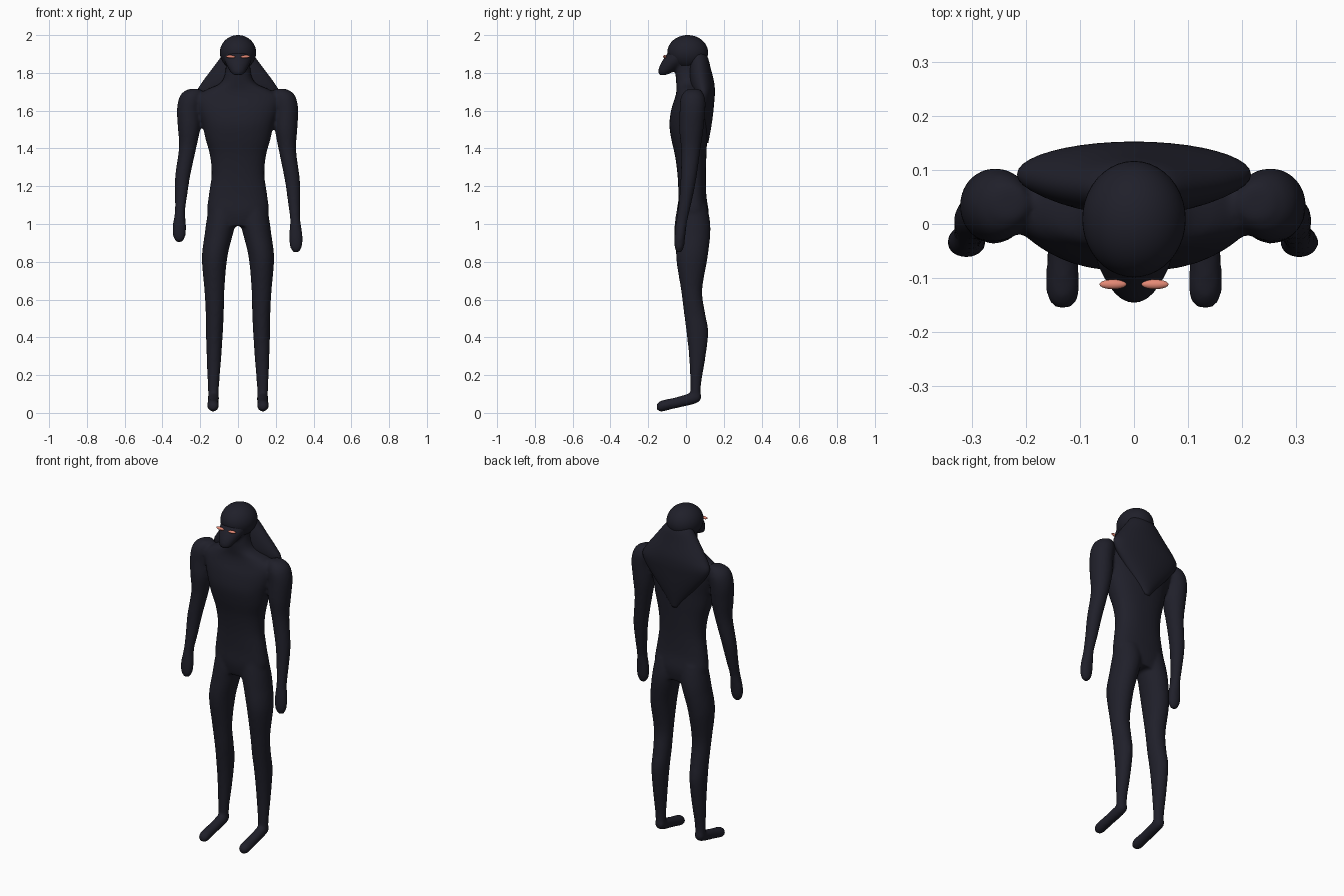
import bpy, bmesh, math
from mathutils import Vector

if "Cube" in bpy.data.objects:
    bpy.data.objects.remove(bpy.data.objects["Cube"])


def make_material(name, rgb):
    mat = bpy.data.materials.new(name)
    mat.use_nodes = True
    mat.diffuse_color = (*rgb, 1)
    bsdf = mat.node_tree.nodes["Principled BSDF"]
    bsdf.inputs["Base Color"].default_value = (*rgb, 1)
    bsdf.inputs["Roughness"].default_value = 0.8
    return mat


dark = make_material("dark navy cloth", (0.014, 0.014, 0.023))
salmon = make_material("salmon eyes", (0.78, 0.25, 0.18))


def smooth_rings(rings, steps=5):
    """Catmull-Rom interpolation between the given sections."""
    pts = [rings[0]] + list(rings) + [rings[-1]]
    out = []
    for i in range(1, len(pts) - 2):
        for s in range(steps):
            t = s / steps
            out.append([0.5 * (2 * b + (c - a) * t + (2*a - 5*b + 4*c - d) * t**2
                               + (3*b - a - 3*c + d) * t**3)
                        for a, b, c, d in zip(*pts[i - 1:i + 3])])
    return out + [list(rings[-1])]


def loft(bm, rings, along="z", seg=32, power=2.0):
    """Closed loft; each section is centre x, y, z and two radii."""
    loops = []
    for x, y, z, ra, rb in smooth_rings(rings):
        loop = []
        for k in range(seg):
            a = 2 * math.pi * k / seg
            u = math.copysign(abs(math.cos(a)) ** (2 / power), math.cos(a)) * max(ra, 0.002)
            v = math.copysign(abs(math.sin(a)) ** (2 / power), math.sin(a)) * max(rb, 0.002)
            offset = Vector((u, v, 0)) if along == "z" else Vector((u, 0, v))
            loop.append(bm.verts.new(Vector((x, y, z)) + offset))
        loops.append(loop)
    for low, high in zip(loops, loops[1:]):
        for k in range(seg):
            n = (k + 1) % seg
            bm.faces.new((low[k], low[n], high[n], high[k]))
    bm.faces.new(loops[0])
    bm.faces.new(loops[-1])


def finish(name, bm, mat):
    bmesh.ops.recalc_face_normals(bm, faces=bm.faces)
    for f in bm.faces:
        f.smooth = True
    mesh = bpy.data.meshes.new(name)
    bm.to_mesh(mesh)
    bm.free()
    mesh.materials.append(mat)
    obj = bpy.data.objects.new(name, mesh)
    bpy.context.collection.objects.link(obj)
    return obj


def ellipsoid(name, centre, radii, mat, roll=0):
    bpy.ops.mesh.primitive_uv_sphere_add(segments=40, ring_count=24, location=centre,
                                         rotation=(0, roll, 0))
    obj = bpy.context.object
    obj.name = name
    obj.scale = radii
    obj.data.materials.append(mat)
    bpy.ops.object.shade_smooth()
    return obj


body = bmesh.new()

# Torso and neck: height, half width, front y, back y
torso = [(0.99, .13, -.03, .11), (1.06, .163, -.042, .12), (1.15, .155, -.04, .108),
         (1.26, .14, -.045, .105), (1.36, .148, -.058, .108), (1.45, .172, -.078, .112),
         (1.53, .19, -.088, .115), (1.61, .215, -.077, .118), (1.67, .225, -.058, .115),
         (1.71, .17, -.05, .105), (1.745, .095, -.052, .09), (1.80, .068, -.055, .08),
         (1.88, .065, -.05, .08)]
loft(body, [(0, (f + b) / 2, z, w, (b - f) / 2) for z, w, f, b in torso], power=2.3)

# Masked face with pointed chin
loft(body, [(0, -.125, 1.787, .018, .014), (0, -.113, 1.80, .037, .034),
            (0, -.083, 1.83, .055, .06), (0, -.055, 1.86, .07, .073),
            (0, -.03, 1.89, .077, .078), (0, -.01, 1.93, .07, .07)])

leg = [(.082, .04, 1.10, .07, .07), (.085, .042, 1.03, .08, .083),
       (.101, .041, .95, .075, .088), (.124, .031, .82, .067, .083),
       (.125, .03, .65, .053, .056), (.123, .045, .53, .048, .056),
       (.125, .06, .43, .045, .058), (.127, .06, .30, .039, .044),
       (.13, .052, .16, .031, .029), (.13, .05, .09, .028, .027)]
foot = [(.13, .08, .085, .014, .014), (.13, .065, .085, .027, .029),
        (.13, .03, .075, .03, .032), (.132, -.06, .052, .03, .029),
        (.132, -.125, .037, .031, .03), (.132, -.147, .033, .023, .022),
        (.132, -.156, .032, .012, .011)]
arm = [(.225, .04, 1.715, .03, .03), (.238, .037, 1.695, .052, .052),
       (.248, .036, 1.66, .062, .066), (.257, .034, 1.60, .062, .068),
       (.255, .028, 1.50, .059, .064), (.262, .025, 1.39, .046, .051),
       (.288, .012, 1.23, .040, .041), (.297, -.005, 1.11, .032, .034),
       (.303, -.022, 1.02, .027, .03), (.306, -.032, .94, .036, .029),
       (.307, -.036, .88, .032, .025), (.307, -.037, .848, .014, .012)]

# Mirrored limbs, with the right arm held a little higher
for side in (1, -1):
    def mirror(rings):
        return [(side * r[0], *r[1:]) for r in rings]
    loft(body, mirror(leg))
    loft(body, mirror(foot), along="y", seg=24)
    lift = 0 if side > 0 else 0.055
    loft(body, [(side * (x + .08 * lift), y, z + lift * max(0, 1.6 - z) / .75, a, b)
                for x, y, z, a, b in arm])

# Blend the limbs into one continuous skin
body_obj = finish("body", body, dark)
remesh = body_obj.modifiers.new("blend", "REMESH")
remesh.mode = "VOXEL"
remesh.voxel_size = 0.009
remesh.use_smooth_shade = True
soften = body_obj.modifiers.new("soften", "SMOOTH")
soften.factor = 0.5
soften.iterations = 6

# Hood drape widening to the shoulders and ending in a point on the back
hood = bmesh.new()
drape = [(1.92, .06, .02, .08), (1.89, .085, .02, .112), (1.82, .138, .015, .132),
         (1.75, .19, .018, .149), (1.70, .217, .03, .153), (1.65, .20, .04, .15),
         (1.58, .145, .05, .143), (1.51, .085, .06, .133), (1.43, .02, .08, .118)]
loft(hood, [(0, (f + b) / 2, z, w, (b - f) / 2) for z, w, f, b in drape], seg=40)
finish("hood_drape", hood, dark)

# Skull cap
ellipsoid("skull_cap", (0, .009, 1.908), (.096, .108, .092), dark)

# Narrow slanted eyes
for side, label in ((1, "left"), (-1, "right")):
    ellipsoid(label + "_eye", (side * .039, -.112, 1.886), (.025, .009, .008),
              salmon, roll=side * -.06)
